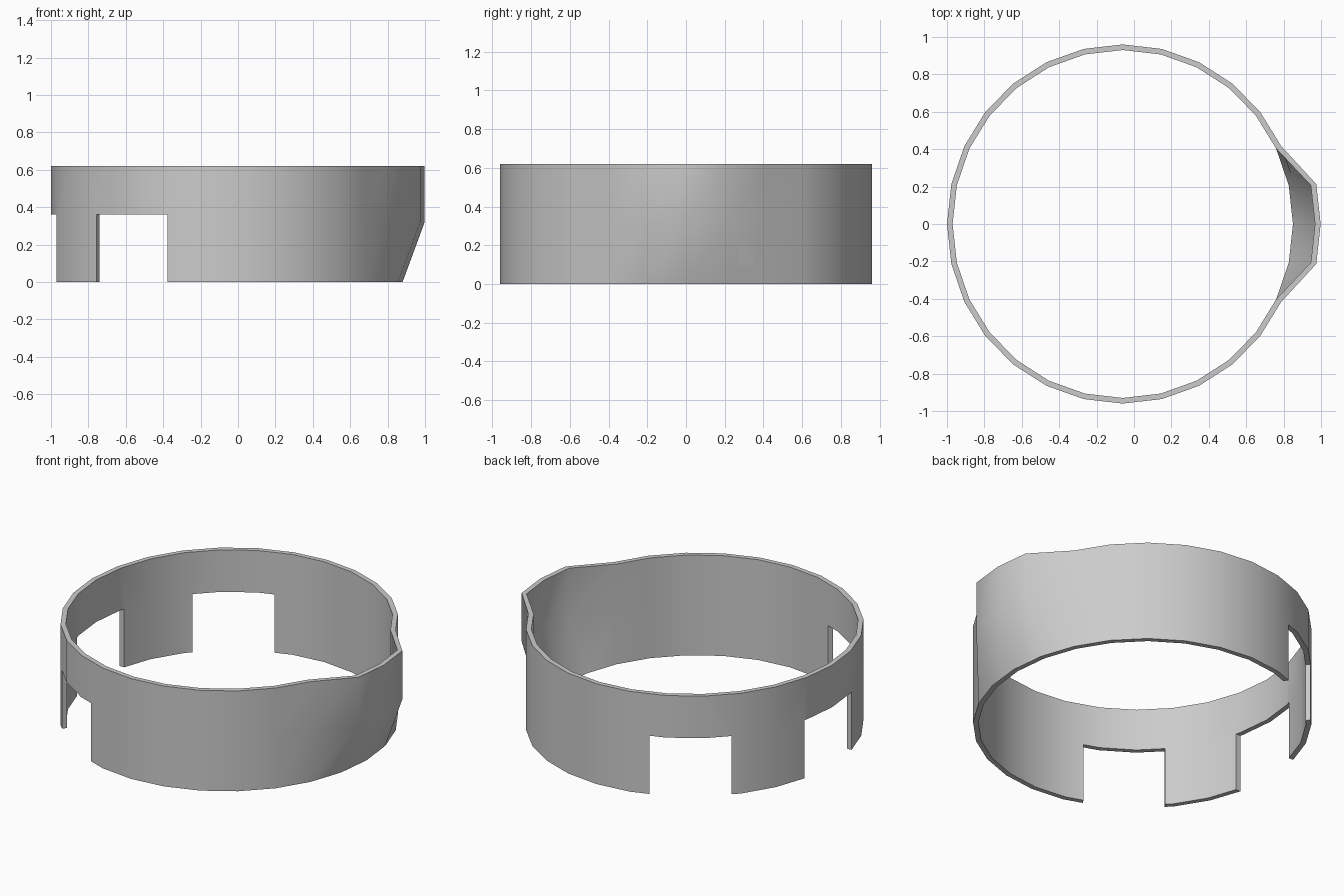
import bpy, bmesh, math
from mathutils import Matrix

if "Cube" in bpy.data.objects:
    bpy.data.objects.remove(bpy.data.objects["Cube"])

SIDES, CX, RX, RY, WALL = 28, -0.06, 0.94, 0.96, 0.03
TOP, BEND = 0.62, 0.32


def loop(bm, inset, z, push):
    """One ring of vertices; the three at +x are pushed out to form the spout."""
    verts = []
    for k in range(SIDES):
        a = 2 * math.pi * k / SIDES
        x = CX + (RX - inset) * math.cos(a)
        y = (RY - inset) * math.sin(a)
        if k in (0, 1, SIDES - 1):
            x += push
        verts.append(bm.verts.new((x, y, z)))
    return verts


# Ring wall with spout: outside going up, inside coming down
bm = bmesh.new()
loops = [loop(bm, i, z, p) for i, z, p in (
    (0, 0, 0), (0, BEND, 0.118), (0, TOP, 0.118),
    (WALL, TOP, 0.118), (WALL, BEND, 0.118), (WALL, 0, 0))]
for a, b in zip(loops, loops[1:] + loops[:1]):
    for k in range(SIDES):
        n = (k + 1) % SIDES
        bm.faces.new((a[k], a[n], b[n], b[k]))
bmesh.ops.recalc_face_normals(bm, faces=bm.faces)
mesh = bpy.data.meshes.new("ring_wall")
bm.to_mesh(mesh)
bm.free()
ring = bpy.data.objects.new("ring_wall", mesh)
bpy.context.collection.objects.link(ring)

# Three notches in the lower edge
bpy.context.view_layer.objects.active = ring
for deg in (123.5, 180, -123.5):
    bm = bmesh.new()
    place = (Matrix.Translation((CX, 0, 0)) @ Matrix.Rotation(math.radians(deg), 4, 'Z')
             @ Matrix.Translation((0.9, 0, 0.08)) @ Matrix.Diagonal((0.6, 0.46, 0.56, 1)))
    bmesh.ops.create_cube(bm, size=1, matrix=place)
    cm = bpy.data.meshes.new("notch_cutter")
    bm.to_mesh(cm)
    bm.free()
    cutter = bpy.data.objects.new("notch_cutter", cm)
    cutter.hide_render = True
    bpy.context.collection.objects.link(cutter)
    mod = ring.modifiers.new("notch", 'BOOLEAN')
    mod.operation, mod.solver, mod.object = 'DIFFERENCE', 'EXACT', cutter
    bpy.ops.object.modifier_apply(modifier=mod.name)
    bpy.data.objects.remove(cutter)

# Smooth wall, sharp rims
ring.select_set(True)
bpy.ops.object.shade_smooth_by_angle(angle=math.radians(40))
